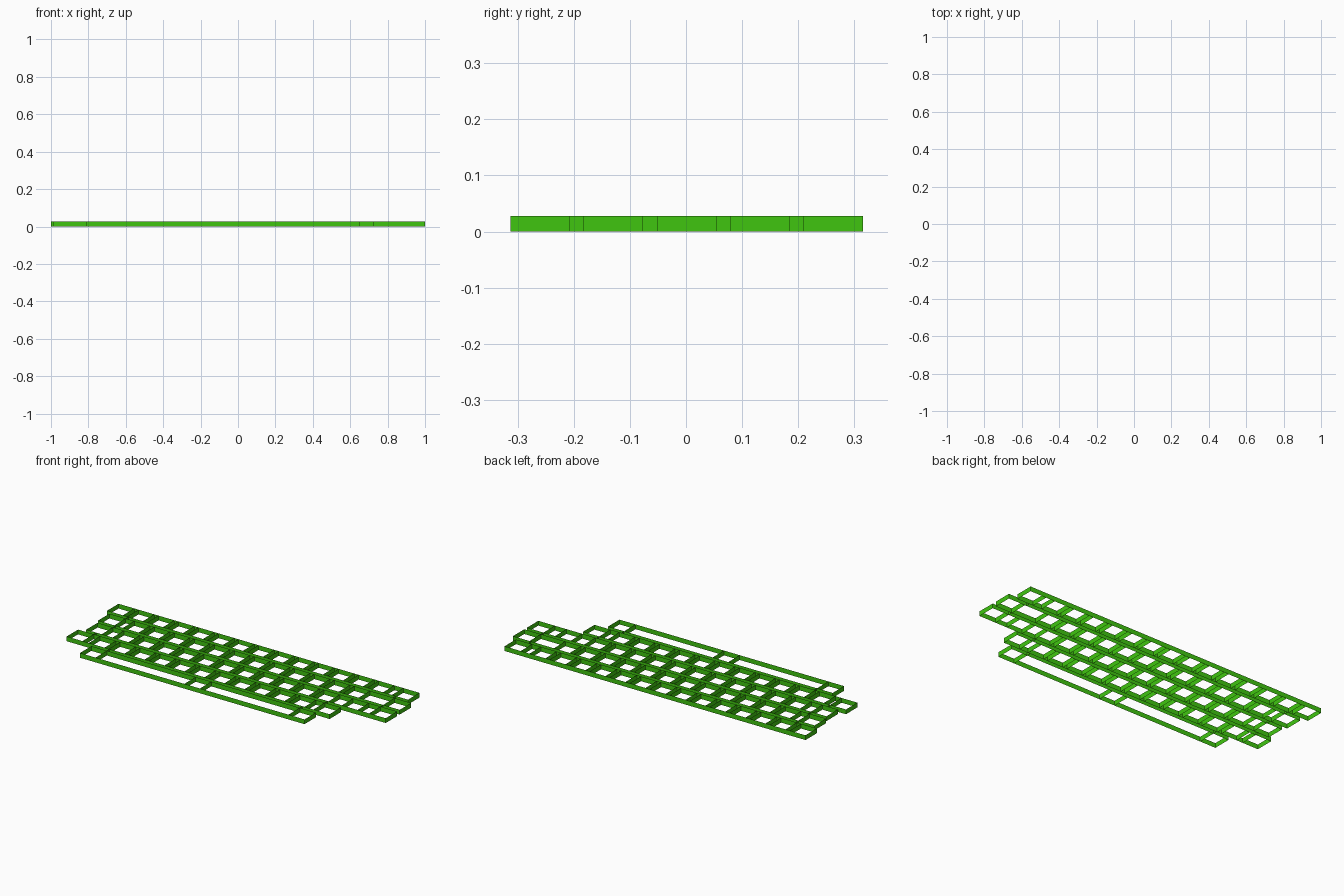
import bpy
import bmesh

cube = bpy.data.objects.get("Cube")
if cube:
    bpy.data.objects.remove(cube, do_unlink=True)

HEIGHT = 0.028   # wall height
KEY = 0.103      # opening width
PITCH = 0.1305   # spacing of the openings
DEPTH = 0.106    # row depth, front to back
TOP = 0.315      # back edge of the rearmost row

green = bpy.data.materials.new("green")
green.use_nodes = True
colour = (0.05, 0.56, 0.005, 1)
green.diffuse_color = colour
green.node_tree.nodes["Principled BSDF"].inputs["Base Color"].default_value = colour


def openings(start, count):
    """Left and right wall positions of evenly spaced openings."""
    return [x for i in range(count)
            for x in (start + i * PITCH, start + i * PITCH + KEY)]


def add_wall(bm, p, q):
    """Thin upright sheet from p to q."""
    corners = [(*p, 0), (*q, 0), (*q, HEIGHT), (*p, HEIGHT)]
    bm.faces.new([bm.verts.new(c) for c in corners])


def finish(name, bm):
    bmesh.ops.remove_doubles(bm, verts=bm.verts, dist=0.0001)
    mesh = bpy.data.meshes.new(name)
    bm.to_mesh(mesh)
    bm.free()
    mesh.materials.append(green)
    bpy.context.collection.objects.link(bpy.data.objects.new(name, mesh))


def row_span(i):
    back = TOP - i * PITCH
    return back - DEPTH, back


def build_row(name, index, xs):
    """Long front and back walls joined by a cross wall at every x."""
    front, back = row_span(index)
    bm = bmesh.new()
    for a, b in zip(xs, xs[1:]):
        add_wall(bm, (a, front), (b, front))
        add_wall(bm, (b, back), (a, back))
    add_wall(bm, (xs[0], back), (xs[0], front))
    for x in xs[1:]:
        add_wall(bm, (x, front), (x, back))
    finish(name, bm)


# Rows from back to front
rows = {
    "number_row": openings(-1.0, 13) + [0.697, 0.80, 0.858, 0.963],
    "upper_letter_row": [-0.968, -0.862] + openings(-0.806, 12) + [0.892, 1.0],
    "middle_letter_row": [-0.954, -0.853] + openings(-0.781, 11)
                         + [0.714, 0.816, 0.892, 1.0],
    "lower_letter_row": [-0.99, -0.887] + openings(-0.846, 11) + [0.62, 0.725],
    "space_bar_row": [-0.812, -0.71, -0.131, -0.029, 0.548, 0.653],
}
for i, (name, xs) in enumerate(rows.items()):
    build_row(name, i, xs)

# Short walls bridging the gaps between neighbouring rows
bridges = [(-0.862, 0.882), (-0.853, 0.892), (-0.887, 0.62), (-0.71, 0.548)]
for i, (left, right) in enumerate(bridges):
    back, front = row_span(i)[0], row_span(i + 1)[1]
    bm = bmesh.new()
    add_wall(bm, (left, back), (left, front))
    add_wall(bm, (right, front), (right, back))
    finish(f"row_bridge_{i + 1}", bm)
